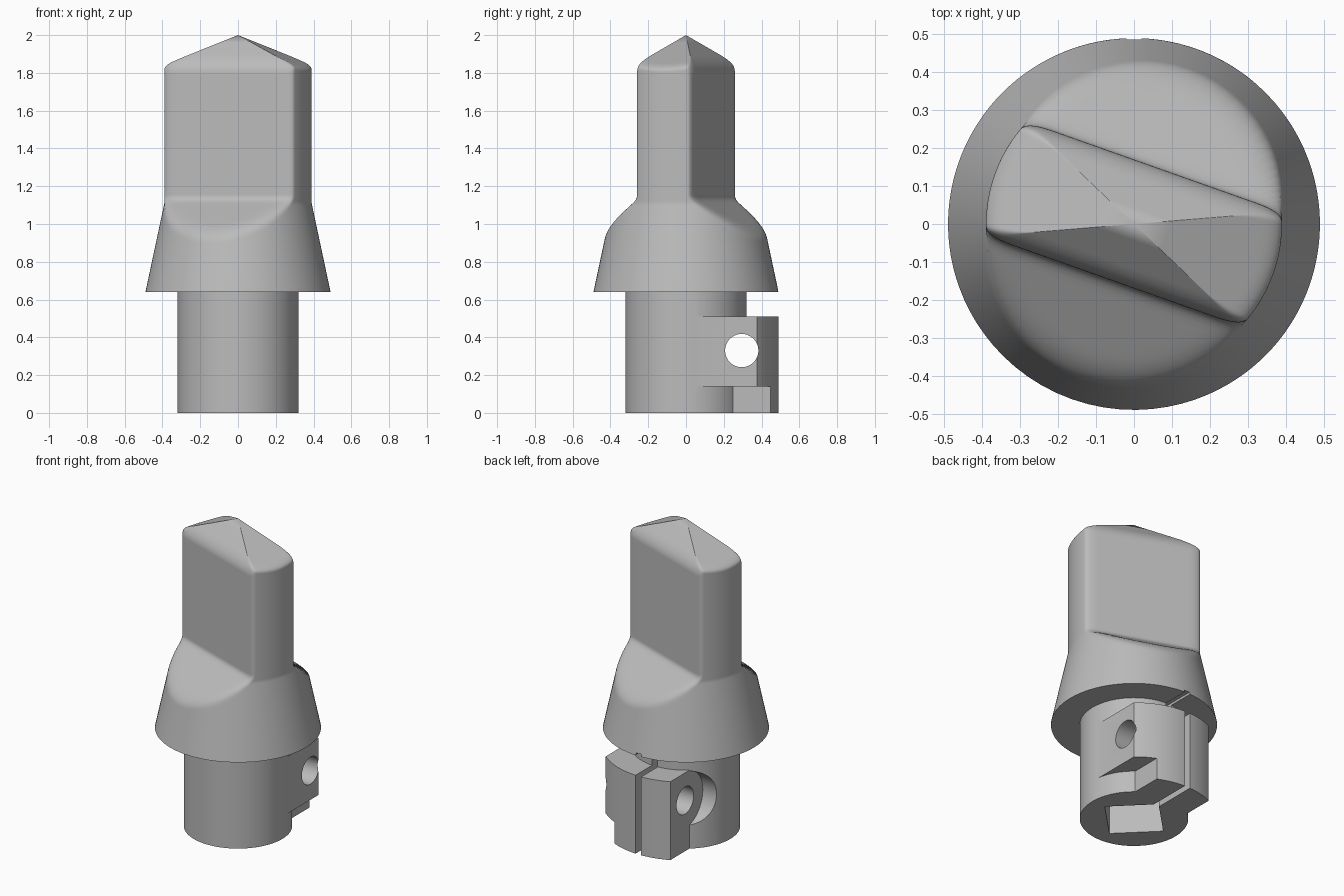
import bpy, bmesh
from math import sin, cos, tau, pi, acos, radians
from mathutils import Matrix

if "Cube" in bpy.data.objects:
    bpy.data.objects.remove(bpy.data.objects["Cube"], do_unlink=True)

grey = bpy.data.materials.new("plain grey")
grey.use_nodes = True
colour = (0.5, 0.5, 0.5, 1)
grey.diffuse_color = colour
grey.node_tree.nodes["Principled BSDF"].inputs["Base Color"].default_value = colour

BASE_R, STEM_R, GRIP_R, GRIP_HALF = 0.49, 0.32, 0.39, 0.16
GRIP_TURN = radians(70.5)
LEDGE_Z, HEAD_Z, LUG_TOP = 1.13, 0.64, 0.51


def finish(name, bm):
    bmesh.ops.recalc_face_normals(bm, faces=bm.faces)
    mesh = bpy.data.meshes.new(name)
    bm.to_mesh(mesh)
    bm.free()
    obj = bpy.data.objects.new(name, mesh)
    bpy.context.collection.objects.link(obj)
    mesh.materials.append(grey)
    return obj


def loft(name, rings, tip=None):
    """Skin a stack of closed rings, capping the ends."""
    bm = bmesh.new()
    rows = [[bm.verts.new(p) for p in ring] for ring in rings]
    n = len(rows[0])
    for low, high in zip(rows, rows[1:]):
        for i in range(n):
            j = (i + 1) % n
            bm.faces.new((low[i], low[j], high[j], high[i]))
    bm.faces.new(rows[0][::-1])
    if tip:
        top = bm.verts.new(tip)
        for i in range(n):
            bm.faces.new((rows[-1][i], rows[-1][(i + 1) % n], top))
    else:
        bm.faces.new(rows[-1])
    return finish(name, bm)


def prism(name, outline, z0, z1):
    return loft(name, [[(x, y, z) for x, y in outline] for z in (z0, z1)])


def box(name, x0, x1, y0, y1, z0, z1):
    return prism(name, [(x0, y0), (x1, y0), (x1, y1), (x0, y1)], z0, z1)


def disc(radius, sides):
    return [(radius * cos(tau * i / sides), radius * sin(tau * i / sides))
            for i in range(sides)]


def cross_bore(name, radius, x0, x1, y, z):
    """Cylinder lying along x."""
    bore = prism(name, disc(radius, 64), x0, x1)
    bore.data.transform(Matrix.Translation((0, y, z)) @ Matrix.Rotation(pi / 2, 4, 'Y'))
    return bore


def combine(obj, other, operation):
    other.hide_render = True
    mod = obj.modifiers.new(operation, 'BOOLEAN')
    mod.operation, mod.object, mod.solver = operation, other, 'EXACT'
    bpy.context.view_layer.objects.active = obj
    bpy.ops.object.modifier_apply(modifier=mod.name)


def soft_min(a, b, k):
    if k <= 0:
        return min(a, b)
    return min(a, b) - max(k - abs(a - b), 0) ** 2 / (4 * k)


def head_radius(phi, z):
    """Tapered skirt and round grip, trimmed by two flats, ledges and a hipped top."""
    c, s = max(abs(cos(phi)), 1e-6), max(abs(sin(phi)), 1e-6)
    drop = 2 - z
    round_wall = max(GRIP_R, BASE_R - 0.213 * (z - HEAD_Z))
    flat = -soft_min(-GRIP_HALF, -GRIP_HALF - (LEDGE_Z - z) / 0.68, 0.03)
    flat = soft_min(flat, drop / 0.975, 0.05) / c
    end = soft_min(round_wall, drop / 0.438 / s, 0.05)
    return soft_min(flat, end, 0.06 * min(1, max(0, (1.89 - z) / 0.06)))


# Head: rings are denser around the four grip corners
corner = acos(GRIP_HALF / GRIP_R)
stops = [-corner, corner, pi - corner, pi + corner, tau - corner]
angles = [a + (b - a) * (1 - cos(pi * i / 40)) / 2
          for a, b in zip(stops, stops[1:]) for i in range(40)]
levels = ([HEAD_Z, 0.8] + [0.88 + 0.01 * i for i in range(30)] + [1.3, 1.75]
          + [1.78 + 0.006 * i for i in range(22)] + [1.96])
rings = []
for z in levels:
    radii = [head_radius(a, z) for a in angles]
    rings.append([(r * cos(a + GRIP_TURN), r * sin(a + GRIP_TURN), z)
                  for a, r in zip(angles, radii)])
head = loft("grip_head", rings, (0, 0, 2))

# Clamp lug: rounded back, wider on one side above a step
LUG_X0, LUG_X1, STEP_X = -0.2, 0.315, 0.2
start, stop = acos(LUG_X1 / BASE_R), acos(LUG_X0 / BASE_R)
arc = [start + (stop - start) * i / 24 for i in range(25)]
lug = prism("clamp_lug", [(LUG_X0, 0), (LUG_X1, 0)]
            + [(BASE_R * cos(a), BASE_R * sin(a)) for a in arc], 0, LUG_TOP)
step = box("step_cutter", STEP_X, 0.6, -0.1, 0.6, -0.1, 0.14)
combine(lug, step, 'DIFFERENCE')

# Stem with the lug, bolt hole, counterbore, square socket and clamping slit
stem = prism("stem", disc(STEM_R, 96), 0, HEAD_Z + 0.01)
combine(stem, lug, 'UNION')
cutters = [
    cross_bore("bolt_hole_cutter", 0.088, -0.7, 0.7, 0.295, 0.33),
    cross_bore("counterbore_cutter", 0.182, -0.7, LUG_X0, 0.295, 0.33),
    prism("socket_cutter", disc(0.225, 4), -0.1, 0.6),
]
slit = box("slit_cutter", -0.02, 0.02, 0.1, 0.6, -0.1, HEAD_Z + 0.015)
for cutter in cutters + [slit]:
    combine(stem, cutter, 'DIFFERENCE')
combine(head, slit, 'DIFFERENCE')

for helper in cutters + [slit, step, lug]:
    bpy.data.objects.remove(helper, do_unlink=True)

# Smooth curved faces, keep hard edges
bpy.ops.object.select_all(action='DESELECT')
for part in (head, stem):
    part.select_set(True)
bpy.context.view_layer.objects.active = head
bpy.ops.object.shade_smooth_by_angle(angle=radians(30))
